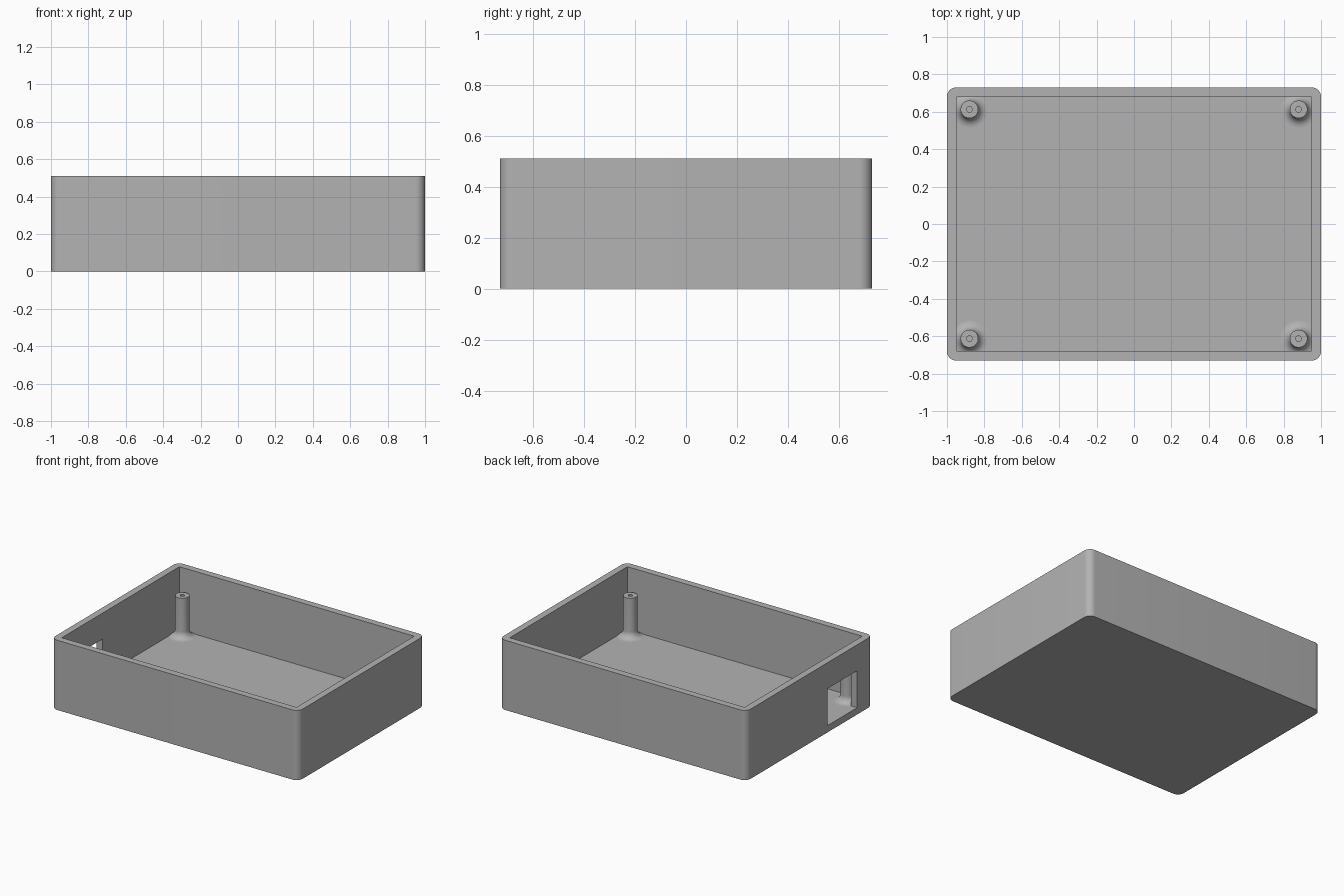
import bpy, bmesh, math
from mathutils import Matrix, Vector

cube = bpy.data.objects.get("Cube")
if cube:
    bpy.data.objects.remove(cube, do_unlink=True)

HALF_X, HALF_Y, HEIGHT = 1.0, 0.73, 0.51
WALL = 0.05

grey = bpy.data.materials.new("plain_grey")
grey.use_nodes = True
colour = (0.45, 0.45, 0.45, 1)
grey.diffuse_color = colour
grey.node_tree.nodes["Principled BSDF"].inputs["Base Color"].default_value = colour


def add_object(name, bm):
    bmesh.ops.recalc_face_normals(bm, faces=bm.faces)
    mesh = bpy.data.meshes.new(name)
    bm.to_mesh(mesh)
    bm.free()
    obj = bpy.data.objects.new(name, mesh)
    bpy.context.collection.objects.link(obj)
    mesh.materials.append(grey)
    return obj


def select_only(obj):
    bpy.ops.object.select_all(action='DESELECT')
    obj.select_set(True)
    bpy.context.view_layer.objects.active = obj


def box(name, low, high, radius=0):
    """Box between two corners, with optional rounded upright edges."""
    low, high = Vector(low), Vector(high)
    bm = bmesh.new()
    bmesh.ops.create_cube(bm, size=1, matrix=Matrix.Translation((low + high) / 2)
                          @ Matrix.Diagonal((*(high - low), 1)))
    if radius:
        upright = [e for e in bm.edges
                   if abs(e.verts[0].co.z - e.verts[1].co.z) > 0.01]
        bmesh.ops.bevel(bm, geom=upright, offset=radius, segments=10,
                        profile=0.5, affect='EDGES')
    return add_object(name, bm)


def cut(target, cutter):
    mod = target.modifiers.new("cut", 'BOOLEAN')
    mod.operation, mod.solver, mod.object = 'DIFFERENCE', 'EXACT', cutter
    select_only(target)
    bpy.ops.object.modifier_apply(modifier=mod.name)
    bpy.data.objects.remove(cutter, do_unlink=True)


def smooth(obj):
    select_only(obj)
    bpy.ops.object.shade_smooth_by_angle(angle=math.radians(35))


# Open tray with a square-cornered cavity and a port opening in one end
tray = box("tray", (-HALF_X, -HALF_Y, 0), (HALF_X, HALF_Y, HEIGHT), radius=0.05)
cut(tray, box("cavity_cutter", (WALL - HALF_X, WALL - HALF_Y, WALL),
              (HALF_X - WALL, HALF_Y - WALL, HEIGHT + 0.1)))
cut(tray, box("port_cutter", (-HALF_X - 0.1, -0.55, WALL), (-0.9, -0.21, 0.32)))
smooth(tray)


# Screw posts: a turned profile with a pilot hole and a flared foot
def screw_post(name, x, y):
    r, hole, top, flare = 0.047, 0.015, 0.345, 0.05
    profile = [(0, 0.06), (hole, 0.06), (hole, top), (r, top)]
    for i in range(9):
        a = math.pi / 2 * i / 8
        profile.append((r + flare * (1 - math.cos(a)),
                        WALL + flare * (1 - math.sin(a))))
    bm = bmesh.new()
    verts = [bm.verts.new((px, 0, pz)) for px, pz in profile]
    edges = [bm.edges.new(pair) for pair in zip(verts, verts[1:])]
    bmesh.ops.spin(bm, geom=verts + edges, cent=(0, 0, 0), axis=(0, 0, 1),
                   angle=math.tau, steps=40, use_duplicate=False)
    bmesh.ops.remove_doubles(bm, verts=bm.verts, dist=0.0001)
    bmesh.ops.translate(bm, verts=bm.verts, vec=(x, y, 0))
    # The open foot edge lies on the floor, so orient outward from the rim
    obj = add_object(name, bm)
    rim = max(obj.data.polygons, key=lambda p: p.center.z + p.normal.z ** 2)
    if rim.normal.z < 0:
        obj.data.flip_normals()
    smooth(obj)


for side, x in (("left", 0.88), ("right", -0.88)):
    for end, y in (("front", -0.613), ("back", 0.613)):
        screw_post(f"screw_post_{end}_{side}", x, y)
